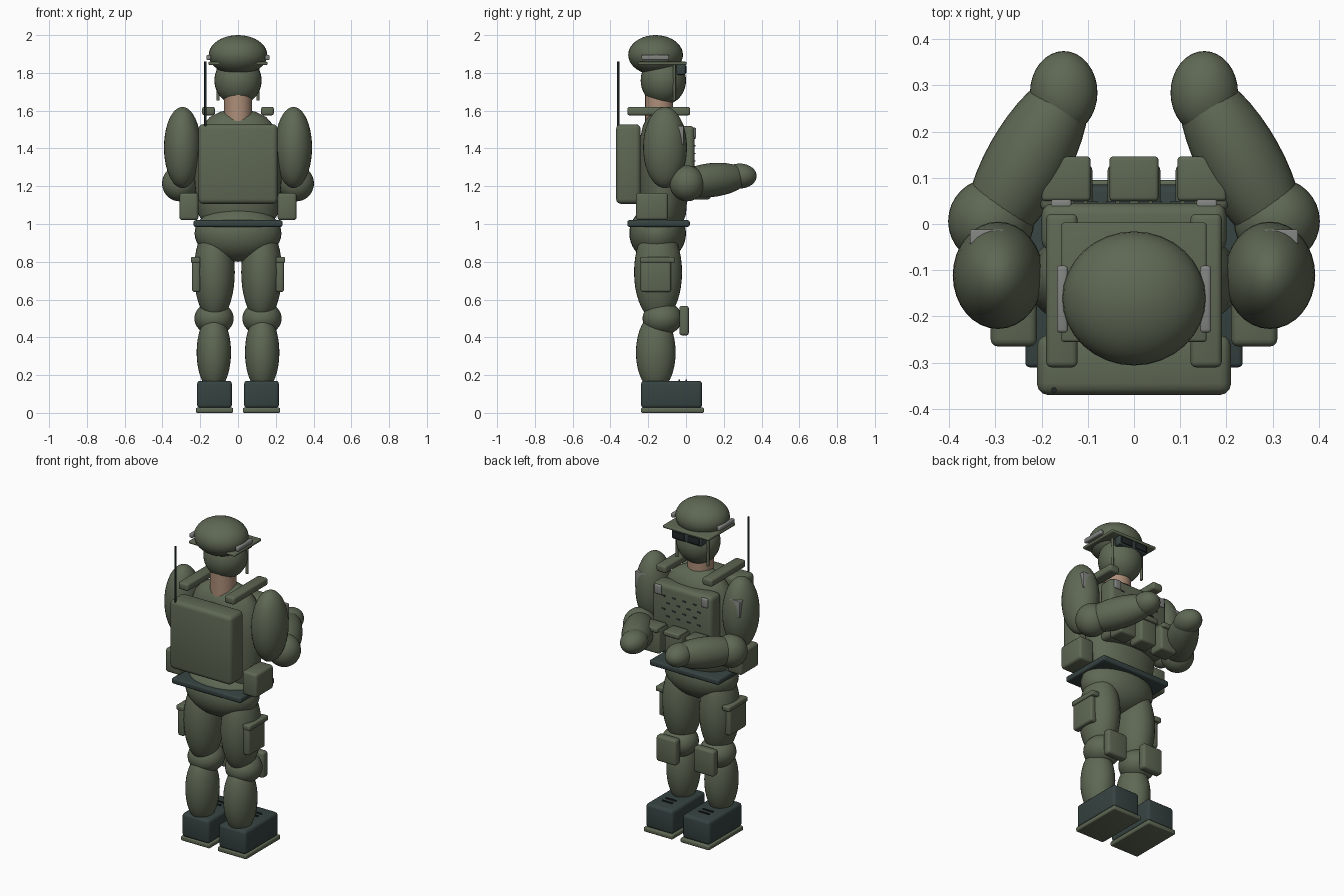
import bpy
import math
from mathutils import Vector

default = bpy.data.objects.get("Cube")
if default:
    bpy.data.objects.remove(default, do_unlink=True)


def material(name, rgb):
    m = bpy.data.materials.new(name)
    m.use_nodes = True
    color = (*rgb, 1)
    m.diffuse_color = color
    bsdf = m.node_tree.nodes["Principled BSDF"]
    bsdf.inputs["Base Color"].default_value = color
    bsdf.inputs["Roughness"].default_value = 0.8
    return m


GREEN = material("field green", (0.112, 0.137, 0.088))
DARK = material("dark teal", (0.036, 0.055, 0.053))
SKIN = material("skin", (0.42, 0.27, 0.19))
GREY = material("metal grey", (0.22, 0.23, 0.22))
BLACK = material("near black", (0.015, 0.02, 0.02))


def finish(name, mat):
    ob = bpy.context.object
    ob.name = name
    ob.data.materials.append(mat)
    bpy.ops.object.shade_smooth_by_angle(angle=math.radians(40))
    return ob


def box(name, mat, x, y, z, bevel=0.012):
    """Rounded box from its extents on each axis."""
    center = [(a + b) / 2 for a, b in (x, y, z)]
    bpy.ops.mesh.primitive_cube_add(size=1, location=center)
    ob = bpy.context.object
    ob.scale = [abs(b - a) for a, b in (x, y, z)]
    bpy.ops.object.transform_apply(location=False, rotation=False, scale=True)
    if bevel:
        mod = ob.modifiers.new("Rounded edges", "BEVEL")
        mod.width = bevel
        mod.segments = 3
        bpy.ops.object.modifier_apply(modifier=mod.name)
    return finish(name, mat)


def ball(name, mat, center, radii, axis=None):
    """Ellipsoid, its z radius optionally turned along an axis."""
    bpy.ops.mesh.primitive_uv_sphere_add(segments=32, ring_count=20, location=center)
    ob = bpy.context.object
    ob.scale = radii
    if axis:
        ob.rotation_euler = Vector(axis).to_track_quat("Z", "Y").to_euler()
    bpy.ops.object.transform_apply(location=False, rotation=True, scale=True)
    return finish(name, mat)


def rod(name, mat, x, y, z, radius):
    bpy.ops.mesh.primitive_cylinder_add(vertices=24, radius=radius, depth=z[1] - z[0],
                                        location=(x, y, sum(z) / 2))
    return finish(name, mat)


def lathe(name, mat, profile, y, depth):
    """Oval body from (radius, height) pairs."""
    n = 40
    verts, faces = [], []
    for r, z in profile:
        for i in range(n):
            a = math.tau * i / n
            verts.append((r * math.cos(a), y + r * depth * math.sin(a), z))
    for k in range(len(profile) - 1):
        for i in range(n):
            j = (i + 1) % n
            faces.append((k * n + i, k * n + j, (k + 1) * n + j, (k + 1) * n + i))
    faces.append(tuple(reversed(range(n))))
    faces.append(tuple(range(len(verts) - n, len(verts))))
    mesh = bpy.data.meshes.new(name)
    mesh.from_pydata(verts, [], faces)
    ob = bpy.data.objects.new(name, mesh)
    bpy.context.collection.objects.link(ob)
    bpy.ops.object.select_all(action="DESELECT")
    ob.select_set(True)
    bpy.context.view_layer.objects.active = ob
    return finish(name, mat)


# Head with a cloth mask over the lower face
head = ball("head", SKIN, (0, -0.12, 1.76), (0.125, 0.12, 0.13))
head.data.materials.append(GREEN)
for p in head.data.polygons:
    p.material_index = int(p.center.z < 1.76 - 0.012)
rod("neck", SKIN, 0, -0.142, (1.54, 1.70), 0.074)

# Helmet, brim and goggles
ball("helmet", GREEN, (0, -0.161, 1.895), (0.155, 0.145, 0.105))
box("helmet_brim", GREEN, (-0.157, 0.157), (-0.255, 0.003), (1.842, 1.859), 0.006)
box("goggle_frame", DARK, (-0.1, 0.1), (-0.05, -0.003), (1.79, 1.845), 0.008)
for s in (-1, 1):
    box("goggle_lens", BLACK, (s * 0.012, s * 0.09), (-0.01, 0.003), (1.798, 1.838), 0.003)

# Torso, pelvis and vest
lathe("torso", GREEN, [(0.19, 1.02), (0.21, 1.05), (0.22, 1.12), (0.23, 1.22), (0.232, 1.34),
                       (0.222, 1.44), (0.19, 1.52), (0.15, 1.565), (0.09, 1.595), (0.03, 1.605)],
      -0.12, 0.57)
ball("pelvis", GREEN, (0, -0.15, 0.95), (0.23, 0.15, 0.15))
box("belt", DARK, (-0.235, 0.235), (-0.31, 0.02), (0.985, 1.02), 0.01)
box("chest_panel", GREEN, (-0.2, 0.2), (-0.06, 0.045), (1.15, 1.52), 0.025)
for row in range(4):
    for col in range(4):
        x = -0.12 + 0.07 * col + 0.03 * (row % 2)
        z = 1.33 + 0.04 * row
        box("vest_stitch", DARK, (x - 0.011, x + 0.011), (0.044, 0.05), (z, z + 0.007), 0)

# Front pouches with flaps
for x in (-0.147, 0, 0.147):
    box("front_pouch", GREEN, (x - 0.057, x + 0.057), (0.03, 0.13), (1.13, 1.285), 0.014)
    box("front_pouch_flap", GREEN, (x - 0.053, x + 0.053), (0.05, 0.146), (1.265, 1.295), 0.008)

# Backpack and antenna
box("backpack", GREEN, (-0.21, 0.21), (-0.37, -0.24), (1.107, 1.528), 0.025)
rod("antenna", BLACK, -0.173, -0.359, (1.51, 1.86), 0.006)

for s, side in ((-1, "right"), (1, "left")):
    def sbox(name, mat, x, *args):
        box(f"{side}_{name}", mat, (s * x[0], s * x[1]), *args)

    def sball(name, center, radii, axis=None):
        if axis:
            axis = (s * axis[0], axis[1], axis[2])
        ball(f"{side}_{name}", GREEN, (s * center[0], center[1], center[2]), radii, axis)

    # Helmet fittings, shoulder straps and clips
    sbox("helmet_rail", GREY, (0.143, 0.167), (-0.235, -0.09), (1.868, 1.895), 0.007)
    rod(f"{side}_chin_strap", GREEN, s * 0.105, -0.062, (1.655, 1.85), 0.008)
    sbox("shoulder_strap", GREEN, (0.122, 0.19), (-0.31, 0.022), (1.575, 1.62), 0.012)
    sbox("vest_clip", GREY, (0.135, 0.18), (0.03, 0.053), (1.455, 1.51), 0.006)

    # Arm
    sball("upper_arm", (0.294, -0.111, 1.405), (0.098, 0.116, 0.215))
    sbox("arm_patch", GREY, (0.28, 0.355), (-0.08, -0.012), (1.42, 1.52), 0.004)
    sball("elbow", (0.309, 0.006, 1.215), (0.093, 0.093, 0.095))
    sball("forearm", (0.232, 0.132, 1.232), (0.09, 0.09, 0.225), (-0.15, 0.27, 0.03))
    sball("hand", (0.152, 0.284, 1.254), (0.073, 0.09, 0.066))

    # Leg
    sball("thigh", (0.125, -0.148, 0.745), (0.108, 0.127, 0.26))
    sball("knee", (0.127, -0.125, 0.5), (0.104, 0.105, 0.088))
    sbox("knee_pad", GREEN, (0.06, 0.195), (-0.035, 0.015), (0.41, 0.567), 0.014)
    sball("shin", (0.128, -0.16, 0.32), (0.091, 0.105, 0.205))
    sbox("boot", DARK, (0.032, 0.217), (-0.238, 0.085), (0.025, 0.17), 0.018)
    sbox("boot_sole", GREEN, (0.026, 0.223), (-0.238, 0.095), (0, 0.028), 0.008)
    for y in (-0.035, 0.002):
        sbox("boot_lace", BLACK, (0.09, 0.16), (y - 0.004, y + 0.004), (0.168, 0.177), 0)

    # Hip and thigh pouches
    sbox("hip_pouch", GREEN, (0.21, 0.31), (-0.265, -0.095), (1.02, 1.165), 0.016)
    sbox("thigh_pouch", GREEN, (0.2, 0.243), (-0.24, -0.08), (0.64, 0.82), 0.012)
    sbox("thigh_pouch_flap", GREEN, (0.2, 0.25), (-0.243, -0.06), (0.795, 0.825), 0.007)
